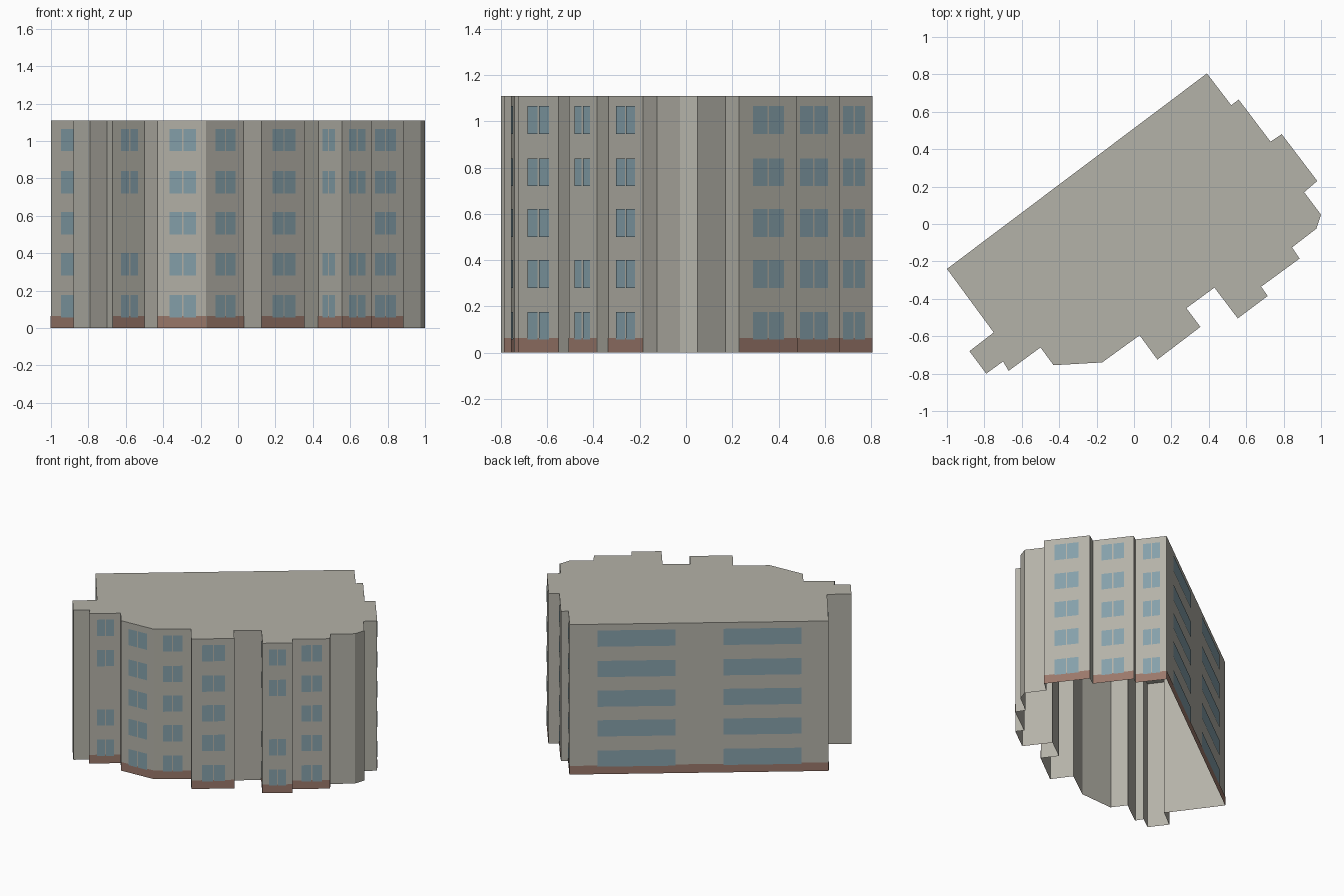
import bpy
import bmesh
from mathutils import Vector

HEIGHT = 1.11
BASE_TOP = 0.064
ROW_BOTTOMS = [0.056, 0.28, 0.5, 0.72, 0.945]
PANE_HEIGHT = 0.12
PANE_GAP = 0.008

# Footprint, counter-clockwise from the west corner
OUTLINE = [
    (-1, -.24), (-.75, -.58), (-.88, -.68), (-.79, -.8), (-.7, -.735),
    (-.67, -.785), (-.5, -.66), (-.43, -.755), (-.17, -.74), (.03, -.595),
    (.125, -.725), (.355, -.55), (.28, -.45), (.43, -.34), (.555, -.505),
    (.715, -.385), (.68, -.335), (.885, -.185), (.845, -.125), (.975, -.025),
    (1, .05), (.91, .17), (.98, .23), (.79, .48), (.73, .44),
    (.56, .665), (.52, .635), (.39, .805),
]

ALL_ROWS = (0, 1, 2, 3, 4)
NO_MIDDLE = (0, 1, 3, 4)

# Decorated walls: outline index -> (window spans along the wall, panes, rows)
FACADES = {
    0: ([(.23, .8)], 1, ALL_ROWS),
    5: ([(.25, .79)], 2, NO_MIDDLE),
    7: ([(.24, .79)], 2, ALL_ROWS),
    8: ([(.24, .77)], 2, ALL_ROWS),
    10: ([(.25, .78)], 2, ALL_ROWS),
    13: ([(.2, .73)], 2, NO_MIDDLE),
    14: ([(.22, .78)], 2, NO_MIDDLE),
    16: ([(.24, .79)], 2, ALL_ROWS),
    22: ([(.23, .76)], 2, ALL_ROWS),
    24: ([(.22, .76)], 2, ALL_ROWS),
    26: ([(.24, .8)], 2, ALL_ROWS),
    27: ([(.108, .409), (.595, .896)], 1, ALL_ROWS),
}


def make_material(name, color):
    mat = bpy.data.materials.new(name)
    mat.use_nodes = True
    mat.diffuse_color = (*color, 1)
    mat.node_tree.nodes["Principled BSDF"].inputs["Base Color"].default_value = (*color, 1)
    return mat


def make_object(name, bm, mat):
    mesh = bpy.data.meshes.new(name)
    bm.to_mesh(mesh)
    bm.free()
    mesh.materials.append(mat)
    obj = bpy.data.objects.new(name, mesh)
    bpy.context.collection.objects.link(obj)
    return obj


def wall_ends(index):
    start = Vector((*OUTLINE[index], 0))
    end = Vector((*OUTLINE[(index + 1) % len(OUTLINE)], 0))
    return start, end


def add_plate(bm, index, span, bottom, top, offset):
    """Flat panel lying just outside one wall, between two fractions of it."""
    start, end = wall_ends(index)
    along = end - start
    outward = Vector((along.y, -along.x, 0)).normalized() * offset
    left = start + along * span[0] + outward
    right = start + along * span[1] + outward
    low, high = Vector((0, 0, bottom)), Vector((0, 0, top))
    corners = (left + low, right + low, right + high, left + high)
    bm.faces.new([bm.verts.new(c) for c in corners])


def split_span(span, count, wall_length):
    """Divide a window span into panes with a narrow gap between them."""
    gap = PANE_GAP / wall_length
    width = (span[1] - span[0] - gap * (count - 1)) / count
    for i in range(count):
        left = span[0] + i * (width + gap)
        yield left, left + width


cube = bpy.data.objects.get("Cube")
if cube:
    bpy.data.objects.remove(cube, do_unlink=True)

plaster = make_material("warm_grey_plaster", (.456, .445, .392))
brick = make_material("brown_brick", (.323, .188, .147))
glass = make_material("blue_grey_glass", (.235, .352, .402))

# Walls and flat roof, open underneath
bm = bmesh.new()
lower = [bm.verts.new((x, y, 0)) for x, y in OUTLINE]
upper = [bm.verts.new((x, y, HEIGHT)) for x, y in OUTLINE]
for i in range(len(OUTLINE)):
    j = (i + 1) % len(OUTLINE)
    bm.faces.new((lower[i], lower[j], upper[j], upper[i]))
bm.faces.new(upper)
make_object("walls_and_roof", bm, plaster)

# Brick band along the foot of the decorated walls
bm = bmesh.new()
for index in FACADES:
    add_plate(bm, index, (0, 1), 0, BASE_TOP, .002)
make_object("brick_base", bm, brick)

# Window panes in rows, one row per storey
bm = bmesh.new()
for index, (spans, count, rows) in FACADES.items():
    start, end = wall_ends(index)
    for span in spans:
        for pane in split_span(span, count, (end - start).length):
            for row in rows:
                bottom = ROW_BOTTOMS[row]
                add_plate(bm, index, pane, bottom, bottom + PANE_HEIGHT, .004)
make_object("window_panes", bm, glass)
